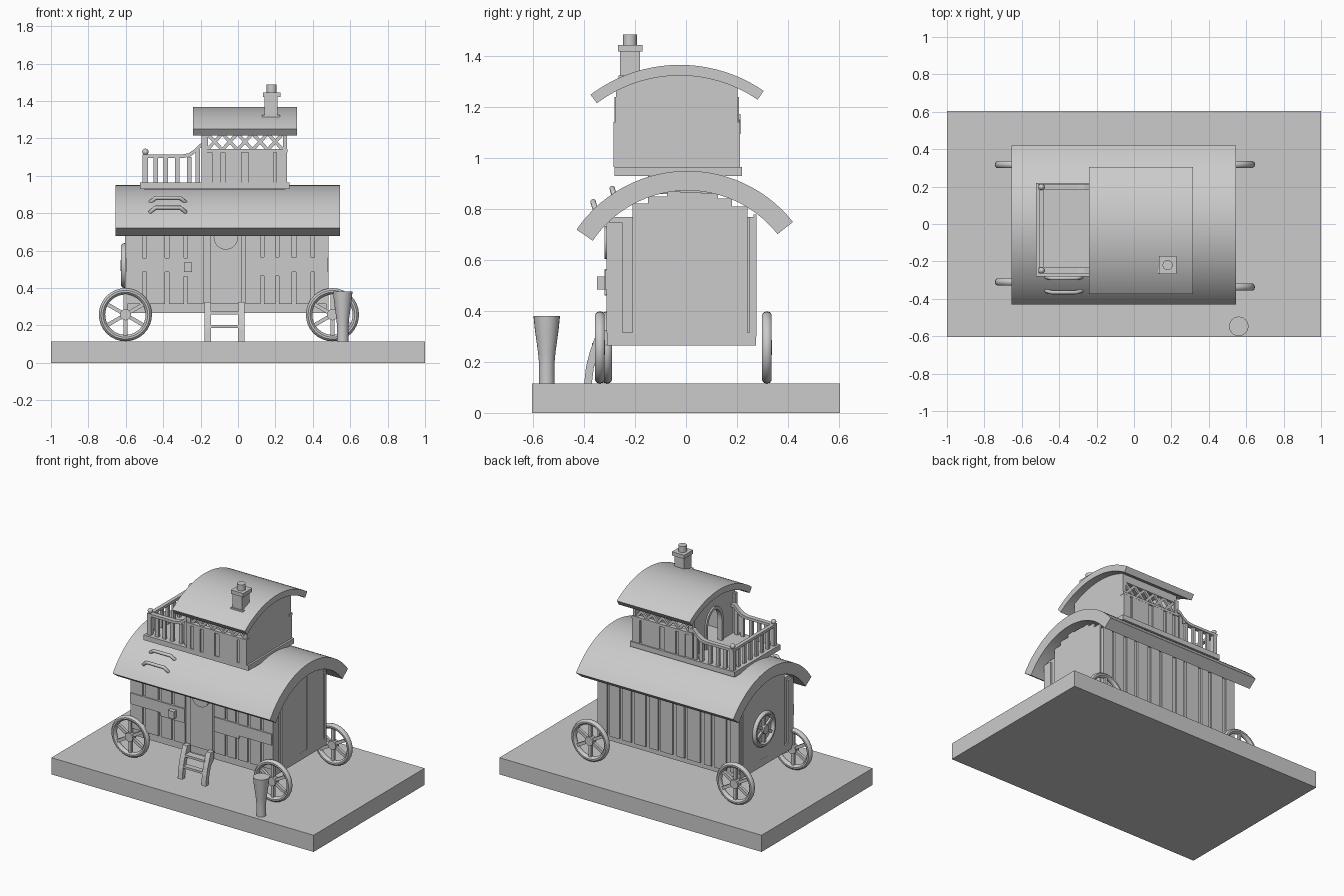
import bpy, bmesh, math
from mathutils import Vector, Matrix

if "Cube" in bpy.data.objects:
    bpy.data.objects.remove(bpy.data.objects["Cube"])


def finish(bm, name, smooth=False):
    bmesh.ops.recalc_face_normals(bm, faces=bm.faces)
    me = bpy.data.meshes.new(name)
    bm.to_mesh(me)
    bm.free()
    ob = bpy.data.objects.new(name, me)
    bpy.context.collection.objects.link(ob)
    if smooth:
        bpy.ops.object.select_all(action='DESELECT')
        ob.select_set(True)
        bpy.context.view_layer.objects.active = ob
        bpy.ops.object.shade_smooth_by_angle(angle=math.radians(35))
    return ob


def add_box(bm, x0, x1, y0, y1, z0, z1):
    m = Matrix.Translation(((x0 + x1) / 2, (y0 + y1) / 2, (z0 + z1) / 2))
    bmesh.ops.create_cube(bm, size=1, matrix=m @ Matrix.Diagonal((x1 - x0, y1 - y0, z1 - z0, 1)))


def boxes(name, items):
    bm = bmesh.new()
    for b in items:
        add_box(bm, *b)
    return finish(bm, name)


def prism(name, pts, axis, a, b, smooth=False):
    """Extrude an outline: axis 'x' takes (y, z) points, axis 'y' takes (x, z) points."""
    bm = bmesh.new()
    put = (lambda p: (a, p[0], p[1])) if axis == 'x' else (lambda p: (p[0], a, p[1]))
    f = bm.faces.new([bm.verts.new(put(p)) for p in pts])
    g = bmesh.ops.extrude_face_region(bm, geom=[f])
    d = Vector((b - a, 0, 0)) if axis == 'x' else Vector((0, b - a, 0))
    bmesh.ops.translate(bm, vec=d, verts=[v for v in g['geom'] if isinstance(v, bmesh.types.BMVert)])
    return finish(bm, name, smooth)


def lathe(name, prof, loc, n=24):
    bm = bmesh.new()
    rings = [[bm.verts.new((loc[0] + r * math.cos(2 * math.pi * i / n),
                            loc[1] + r * math.sin(2 * math.pi * i / n), z)) for i in range(n)]
             for r, z in prof]
    for r1, r2 in zip(rings, rings[1:]):
        for i in range(n):
            bm.faces.new((r1[i], r1[(i + 1) % n], r2[(i + 1) % n], r2[i]))
    bm.faces.new(rings[0])
    bm.faces.new(rings[-1])
    return finish(bm, name, True)


def circle3(a, b, c):
    (ax, ay), (bx, by), (cx, cy) = a, b, c
    d = 2 * (ax * (by - cy) + bx * (cy - ay) + cx * (ay - by))
    A, B, C = ax * ax + ay * ay, bx * bx + by * by, cx * cx + cy * cy
    ux = (A * (by - cy) + B * (cy - ay) + C * (ay - by)) / d
    uy = (A * (cx - bx) + B * (ax - cx) + C * (bx - ax)) / d
    return ux, uy, math.hypot(ax - ux, ay - uy)


def arc_roof(name, a, b, c, t, x0, x1, n=28):
    """Curved roof shell; returns a function giving the underside height at y."""
    u, v, R = circle3(a, b, c)
    t0, t1 = math.atan2(a[1] - v, a[0] - u), math.atan2(c[1] - v, c[0] - u)
    ang = [t0 + (t1 - t0) * i / n for i in range(n + 1)]
    arc = lambda r, s: [(u + r * math.cos(q), v + r * math.sin(q)) for q in s]
    prism(name, arc(R, ang) + arc(R - t, ang[::-1]), 'x', x0, x1, True)
    return lambda y: v + math.sqrt((R - t) ** 2 - (y - u) ** 2)


# Base slab, lower body and roofs
boxes("base", [(-1, 1, -.605, .605, 0, .115)])
under = arc_roof("lower_roof", (-.43, .72), (-.015, .95), (.42, .75), .077, -.655, .545)
under2 = arc_roof("upper_roof", (-.375, 1.25), (-.03, 1.367), (.305, 1.265), .042, -.24, .315)
boxes("wagon_body", [(-.59, .47, -.3, .265, .265, .77)])

# Gable boards stepping up under the roof, both ends
gable = [(-.31, -.25), (-.21, -.15), (-.15, -.075), (-.075, -.022), (.06, .125), (.125, .18), (.18, .242)]
items = []
for x0, x1 in ((.47, .483), (-.603, -.59)):
    for y0, y1 in gable:
        items.append((x0, x1, y0, y1, .315, min(under(y0), under(y1)) + .004))
    items.append((x0 + .001, x1 - .001, -.022, .06, .3, .865))
    items.append((x0, x1, -.31, .275, .265, .315))
    items.append((x0, x1, .25, .275, .265, .77))
boxes("gable_boards", items)
boxes("gable_core", [(-.585, .465, y0, y1, .75, min(under(y0), under(y1)))
                     for y0, y1 in ((-.15, -.075), (-.075, .06), (.06, .125))])

# Wall planks, front and back
front = [(-.6, -.51), (-.49, -.39), (-.37, -.29), (-.27, -.185), (.04, .12), (.14, .2), (.22, .29), (.31, .39), (.41, .48)]
items = [(a, b, -.312, -.3, .315, .76) for a, b in front]
back = [(-.6, -.53), (-.5, -.41), (-.385, -.33), (-.3, -.2), (-.18, -.12), (-.09, 0), (.02, .09), (.115, .2), (.225, .29), (.315, .39), (.41, .48)]
items += [(a, b, .265, .277, .3, .78) for a, b in back]
boxes("wall_planks", items)

# Door, round window and plates on the front
boxes("door", [(-.15, .02, -.309, -.3, .315, .75)])
prism("round_window", [(-.065 + .065 * math.cos(math.tau * i / 24), .67 + .065 * math.sin(math.tau * i / 24))
                       for i in range(24)], 'y', -.32, -.3, True)
boxes("front_plates", [(-.6, -.37, -.319, -.3, .485, .56), (-.37, -.185, -.32, -.3, .462, .56),
                       (.04, .23, -.32, -.3, .465, .565), (.23, .48, -.319, -.3, .485, .562)])
boxes("lamp_box", [(-.29, -.245, -.35, -.31, .485, .535)])


# Spoked wheels
def wheel(name, loc, R, side=False):
    bpy.ops.mesh.primitive_torus_add(major_radius=R - .017, minor_radius=.017, major_segments=32, minor_segments=10)
    ob = bpy.context.object
    bm = bmesh.new()
    bm.from_mesh(ob.data)
    bmesh.ops.scale(bm, vec=(1, 1, 1.15), verts=bm.verts)
    bmesh.ops.create_cone(bm, cap_ends=True, segments=16, radius1=.03, radius2=.03, depth=.04)
    for i in range(6):
        m = Matrix.Rotation(math.tau * i / 6, 4, 'Z') @ Matrix.Translation((0, R / 2 - .008, 0))
        bmesh.ops.create_cube(bm, size=1, matrix=m @ Matrix.Diagonal((.02, R - .02, .02, 1)))
    rot = Matrix.Rotation(math.pi / 2, 4, 'X')
    if side:
        rot = Matrix.Rotation(math.pi / 2, 4, 'Z') @ rot
    bmesh.ops.transform(bm, matrix=Matrix.Translation(loc) @ rot, verts=bm.verts)
    bpy.data.objects.remove(ob)
    finish(bm, name, True)


for nm, x, y in (("front_left", -.602, -.31), ("front_right", .505, -.338), ("back_left", -.602, .318), ("back_right", .505, .318)):
    wheel(nm + "_wheel", (x, y, .257), .142)
wheel("spare_wheel", (-.607, .02, .52), .12, True)

# Entry steps with curved side pieces
N = 10
outer = [(-.31 - .09 * math.sin(math.pi / 2 * i / N), .115 + .205 * math.cos(math.pi / 2 * i / N)) for i in range(N + 1)]
outer = [(-.31, .325), (-.345, .325), (-.36, .29), (-.378, .24), (-.393, .18), (-.4, .115),
         (-.37, .115), (-.362, .18), (-.345, .235), (-.31, .27)]
prism("step_side_left", outer, 'x', -.18, -.145)
prism("step_side_right", outer, 'x', 0, .035)
boxes("step_treads", [(-.15, .005, -.388, -.35, .187, .202), (-.15, .005, -.37, -.32, .258, .274)])

# Tall pot on the base
lathe("tall_pot", [(.031, .115), (.031, .2), (.034, .235), (.047, .33), (.052, .38)], (.56, -.547))

# Upper cabin: floor, gable walls, side panels
boxes("upper_floor", [(-.525, .275, -.28, .22, .93, .965)])
boxes("floor_support", [(-.5, .25, -.15, .13, .86, .94)])
ys = [-.275 + .478 * i / 14 for i in range(15)]
top = [(y, under2(y) + .005) for y in ys]
prism("cabin_right_wall", [(.203, .96), (-.275, .96)][::1] + top, 'x', .24, .262)
yc, r = -.04, .075
arch = [(yc + r * math.cos(math.pi * i / 12), 1.11 + 1.3 * r * math.sin(math.pi * i / 12)) for i in range(13)]
prism("cabin_left_wall", top + [(.203, .96), (yc + r, .96)] + arch + [(yc - r, .96), (-.275, .96)], 'x', -.182, -.16)
arch2 = [(yc + (p[0] - yc) * 1.25, 1.11 + (p[1] - 1.11) * 1.2) for p in arch]
prism("arch_frame", [(yc + r, .965)] + arch + [(yc - r, .965), (yc - r * 1.25, .965)] + arch2[::-1]
      + [(yc + r * 1.25, .965)], 'x', -.193, -.182)
for side, ya, s in (("front", -.275, -1), ("back", .203, 1)):
    def slab(x0, x1, d0, d1, z0, z1):
        a, b = sorted((ya - s * d0, ya - s * d1))
        return (x0, x1, a, b, z0, z1)
    items = [slab(-.18, .26, 0, .02, .96, 1.13), slab(-.195, .265, -.01, .022, 1.125, 1.142),
             slab(-.18, .26, 0, .02, 1.222, under2(ya) + .005),
             slab(-.195, -.165, -.005, .022, .96, 1.24), slab(.24, .262, -.002, .02, 1.13, 1.24)]
    items += [slab(a, b, -.009, 0, .965, 1.125) for a, b in ((-.14, -.09), (-.07, .02), (.055, .19), (.205, .262))]
    boxes(side + "_cabin_side", items)
    # Crossed lattice in the window
    bm = bmesh.new()
    w = .405 / 5
    for i in range(5):
        for sg in (-1, 1):
            m = Matrix.Translation((-.165 + w * (i + .5), ya - s * .01, 1.182)) @ Matrix.Rotation(sg * .75, 4, 'Y')
            bmesh.ops.create_cube(bm, size=1, matrix=m @ Matrix.Diagonal((.018, .014, .115, 1)))
    finish(bm, side + "_lattice")

# Balcony railing with upswept ends
sweep = [(-.51, 1.095), (-.29, 1.095), (-.25, 1.105), (-.215, 1.135), (-.2, 1.15), (-.18, 1.15), (-.18, 1.175),
         (-.205, 1.17), (-.235, 1.14), (-.265, 1.12), (-.3, 1.113), (-.51, 1.113)]
items = [(-.508, -.482, -.24, .2, 1.095, 1.113)]
for side, y in (("front", -.248), ("back", .198)):
    prism(side + "_rail", sweep, 'y', y - .016, y + .016)
    items.append((-.51, -.48, y - .015, y + .015, .965, 1.113))
    for x in (-.44, -.385, -.325, -.26, -.215):
        items.append((x - .012, x + .012, y - .009, y + .009, .965, 1.1 if x < -.22 else 1.14))
    lathe(side + "_post_ball", [(.006, 1.11)] + [(.017 * math.sin(math.pi * i / 8), 1.128 - .017 * math.cos(math.pi * i / 8))
                                                 for i in range(2, 8)] + [(.001, 1.145)], (-.495, y), 14)
for i in range(1, 7):
    y = -.248 + .446 * i / 7
    items.append((-.503, -.487, y - .012, y + .012, .965, 1.1))
boxes("railing_bars", items)

# Chimney
boxes("chimney", [(.142, .212, -.26, -.18, 1.27, 1.42), (.133, .227, -.268, -.17, 1.42, 1.446), (.128, .225, -.266, -.172, 1.29, 1.325)])
lathe("chimney_pipe", [(.027, 1.44), (.027, 1.487)], (.18, -.22))

# Climbing handles on the lower roof
for nm, y, z in (("lower", -.365, .83), ("upper", -.29, .882)):
    cu = bpy.data.curves.new(nm + "_handle", 'CURVE')
    cu.dimensions = '3D'
    cu.bevel_depth = .011
    cu.bevel_resolution = 2
    cu.use_fill_caps = True
    sp = cu.splines.new('POLY')
    pts = [(-.47, y + .025, z - .05), (-.468, y + .006, z - .022), (-.44, y, z), (-.31, y, z), (-.282, y + .006, z - .022), (-.28, y + .025, z - .05)]
    sp.points.add(len(pts) - 1)
    for p, q in zip(sp.points, pts):
        p.co = (*q, 1)
    bpy.context.collection.objects.link(bpy.data.objects.new(nm + "_handle", cu))
